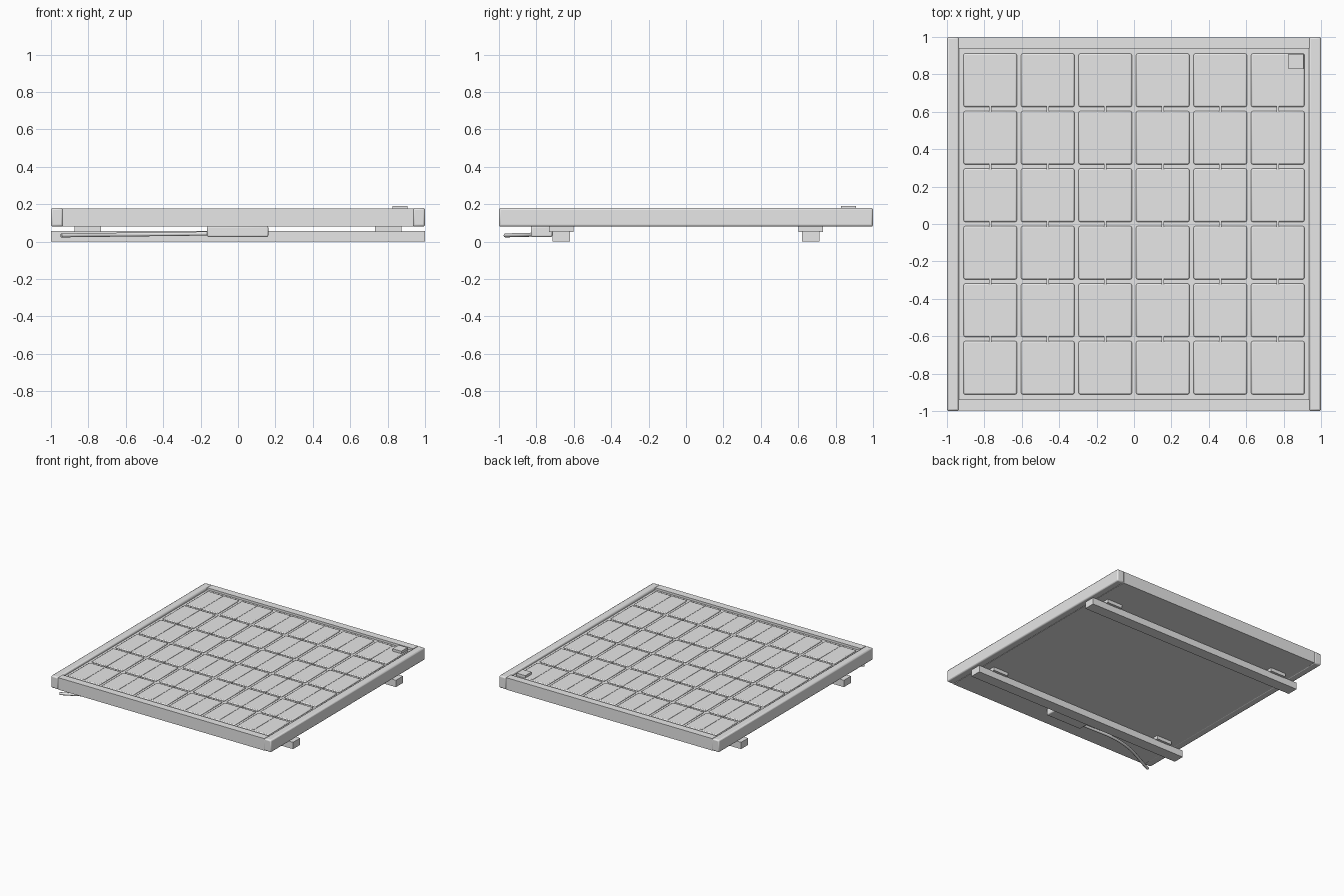
import bpy

# Remove the default cube
cube = bpy.data.objects.get("Cube")
if cube:
    bpy.data.objects.remove(cube, do_unlink=True)

# Single flat grey
grey = bpy.data.materials.new("light_grey")
grey.use_nodes = True
colour = (0.8, 0.8, 0.8, 1)
grey.diffuse_color = colour
grey.node_tree.nodes["Principled BSDF"].inputs["Base Color"].default_value = colour


def box(name, x, y, z, bevel=0, segments=2):
    """Box from (min, max) ranges, with optional rounded edges."""
    ranges = (x, y, z)
    bpy.ops.mesh.primitive_cube_add(size=1, location=[(a + b) / 2 for a, b in ranges])
    ob = bpy.context.object
    ob.name = name
    ob.scale = [b - a for a, b in ranges]
    bpy.ops.object.transform_apply(location=False, rotation=False, scale=True)
    ob.data.materials.append(grey)
    if bevel:
        mod = ob.modifiers.new("rounded_edges", "BEVEL")
        mod.width = bevel
        mod.segments = segments
        bpy.ops.object.shade_smooth_by_angle()
    return ob


def span(centre, size):
    return (centre - size / 2, centre + size / 2)


# Backing panel
box("backing_panel", (-0.94, 0.94), (-0.94, 0.94), (0.08, 0.16))

# Frame rails, beams below and mounting pads
for side, label in ((1, "left"), (-1, "right")):
    box(label + "_frame_rail", span(side * 0.968, 0.064), (-1, 1), (0.08, 0.18), 0.01)
for side, label in ((-1, "front"), (1, "back")):
    box(label + "_frame_rail", (-0.937, 0.937), span(side * 0.967, 0.06), (0.08, 0.178))
    box(label + "_support_beam", (-1, 1), span(side * 0.667, 0.092), (0, 0.056))
    for end, hand in ((1, "left"), (-1, "right")):
        box(f"{label}_{hand}_mounting_pad", span(end * 0.803, 0.14),
            span(side * 0.667, 0.132), (0.052, 0.082))

# Grid of cells with a conductor strip along every column
pitch, count = 0.3075, 6
centres = [(i - (count - 1) / 2) * pitch for i in range(count)]
for col, x in enumerate(centres, 1):
    for row, y in enumerate(centres, 1):
        box(f"cell_{col}_{row}", span(x, 0.284), span(y, 0.284), (0.155, 0.17), 0.007)
    box(f"conductor_strip_{col}", span(x, 0.012), (-0.9, 0.9), (0.158, 0.172))

# Small corner sensor
box("corner_sensor", (0.825, 0.905), (0.828, 0.908), (0.16, 0.19))

# Junction box on the underside
box("junction_box", (-0.165, 0.162), (-0.83, -0.715), (0.024, 0.082), 0.008)

# Output cable curving toward the front corner
curve = bpy.data.curves.new("output_cable", "CURVE")
curve.dimensions = "3D"
curve.bevel_depth = 0.011
curve.bevel_resolution = 3
curve.use_fill_caps = True
spline = curve.splines.new("BEZIER")
path = [(-0.15, -0.79, 0.043), (-0.55, -0.8, 0.038), (-0.945, -0.965, 0.033)]
spline.bezier_points.add(len(path) - 1)
for point, co in zip(spline.bezier_points, path):
    point.co = co
    point.handle_left_type = point.handle_right_type = "AUTO"
curve.materials.append(grey)
cable = bpy.data.objects.new("output_cable", curve)
bpy.context.collection.objects.link(cable)
